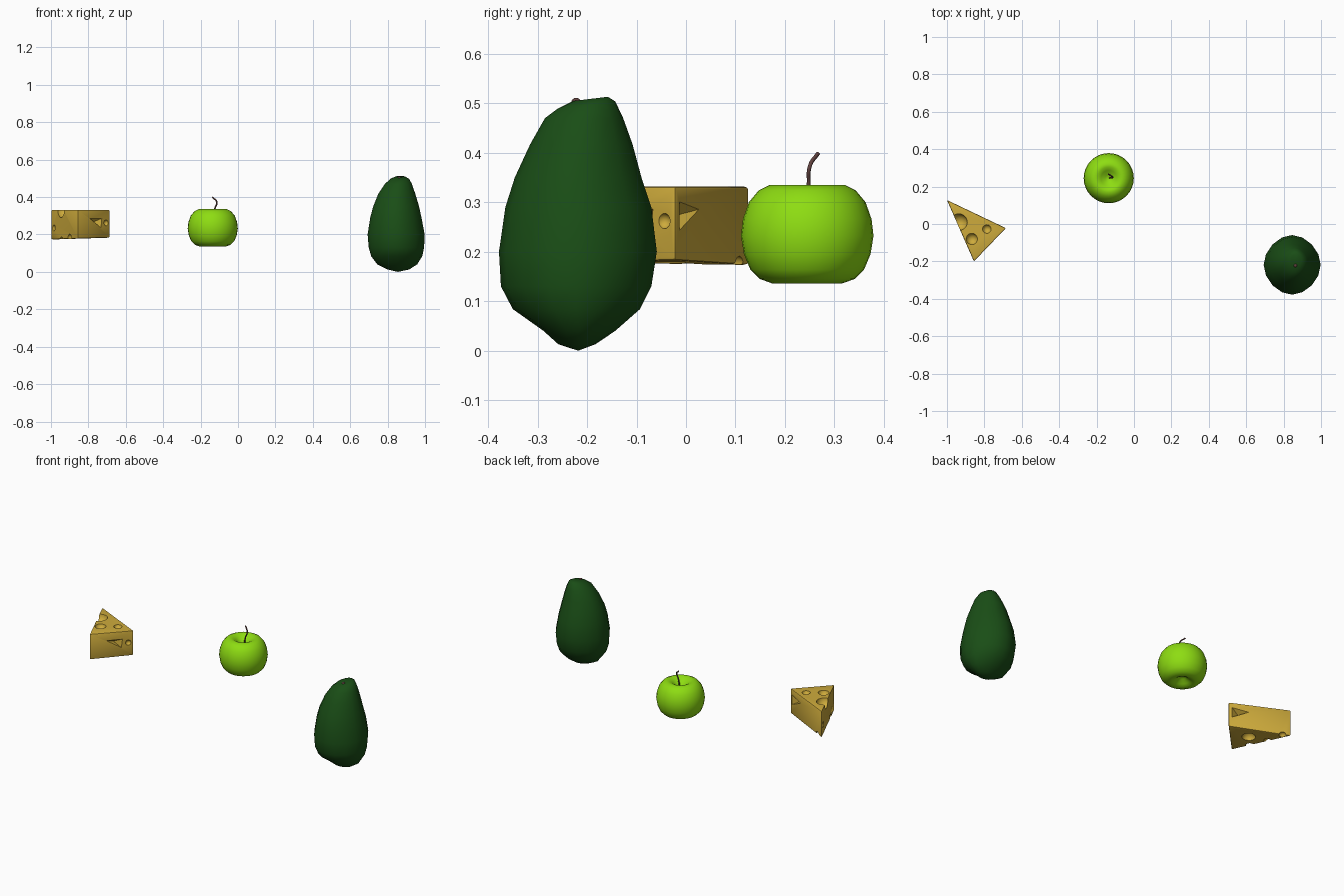
import bpy, bmesh, math
from mathutils import Vector

if "Cube" in bpy.data.objects:
    bpy.data.objects.remove(bpy.data.objects["Cube"])


def material(name, rgb):
    m = bpy.data.materials.new(name)
    m.diffuse_color = (*rgb, 1)
    m.use_nodes = True
    m.node_tree.nodes["Principled BSDF"].inputs["Base Color"].default_value = m.diffuse_color
    return m


GREEN = material("apple_green", (0.27, 0.72, 0.006))
DARK = material("avocado_green", (0.010, 0.075, 0.008))
YELLOW = material("cheese_yellow", (0.62, 0.41, 0.045))
BROWN = material("stem_brown", (0.12, 0.055, 0.05))


def mesh_object(name, bm, mat=None, angle=None):
    bmesh.ops.recalc_face_normals(bm, faces=bm.faces[:])
    me = bpy.data.meshes.new(name)
    bm.to_mesh(me)
    bm.free()
    ob = bpy.data.objects.new(name, me)
    bpy.context.collection.objects.link(ob)
    if mat:
        me.materials.append(mat)
    if angle:
        smooth(ob, angle)
    return ob


def smooth(ob, angle):
    bpy.ops.object.select_all(action='DESELECT')
    ob.select_set(True)
    bpy.context.view_layer.objects.active = ob
    bpy.ops.object.shade_smooth_by_angle(angle=math.radians(angle))


def loft(name, rings, ends, mat):
    """Skin a stack of vertex rings and close it with a point at each end."""
    bm = bmesh.new()
    loops = [[bm.verts.new(p) for p in ring] for ring in rings]
    n = len(loops[0])
    for a, b in zip(loops, loops[1:]):
        for i in range(n):
            bm.faces.new((a[i], a[(i + 1) % n], b[(i + 1) % n], b[i]))
    for tip, ring in zip(ends, (loops[0], loops[-1])):
        v = bm.verts.new(tip)
        for i in range(n):
            bm.faces.new((v, ring[i], ring[(i + 1) % n]))
    return mesh_object(name, bm, mat, 80)


# Apple: revolved profile with a dimple at both ends
AX, AY = -0.135, 0.245
profile = [(0.018, 0.165), (0.04, 0.146), (0.057, 0.138), (0.071, 0.136), (0.096, 0.145),
           (0.115, 0.164), (0.128, 0.195), (0.134, 0.232), (0.130, 0.266), (0.118, 0.300),
           (0.098, 0.324), (0.076, 0.335), (0.06, 0.333), (0.042, 0.323), (0.018, 0.302)]
N = 32
rings = [[(AX + r * math.cos(2 * math.pi * i / N), AY + r * math.sin(2 * math.pi * i / N), z)
          for i in range(N)] for r, z in profile]
loft("apple", rings, [(AX, AY, 0.17), (AX, AY, 0.297)], GREEN)

# Apple stem: thin curved tube
cu = bpy.data.curves.new("apple_stem", 'CURVE')
cu.dimensions = '3D'
cu.bevel_depth = 0.004
cu.bevel_resolution = 2
cu.use_fill_caps = True
sp = cu.splines.new('BEZIER')
path = [(-0.131, 0.247, 0.29), (-0.123, 0.248, 0.34), (-0.113, 0.25, 0.372), (-0.137, 0.267, 0.399)]
sp.bezier_points.add(len(path) - 1)
for bp, p in zip(sp.bezier_points, path):
    bp.co = p
    bp.handle_left_type = bp.handle_right_type = 'AUTO'
cu.materials.append(BROWN)
bpy.context.collection.objects.link(bpy.data.objects.new("apple_stem", cu))

# Avocado: z, x range, y range of each section
sections = [(0.013, 0.80, 0.915, -0.258, -0.183), (0.04, 0.745, 0.958, -0.288, -0.143),
            (0.084, 0.712, 0.985, -0.350, -0.093), (0.13, 0.699, 0.995, -0.374, -0.070),
            (0.20, 0.693, 0.998, -0.378, -0.059), (0.29, 0.707, 0.981, -0.365, -0.070),
            (0.35, 0.723, 0.968, -0.346, -0.090), (0.417, 0.750, 0.948, -0.315, -0.108),
            (0.47, 0.785, 0.930, -0.285, -0.127), (0.497, 0.815, 0.915, -0.258, -0.143),
            (0.508, 0.84, 0.895, -0.228, -0.158)]


def section(z, x0, x1, y0, y1, n=16, power=2 / 1.85):
    pts = []
    for i in range(n):
        c, s = math.cos(2 * math.pi * i / n), math.sin(2 * math.pi * i / n)
        c, s = (math.copysign(abs(v) ** power, v) for v in (c, s))
        y = (y0 + y1) / 2 + s * (y1 - y0) / 2
        lift = 0.12 * (y + 0.2) if z > 0.49 else 0   # crown is higher at the back
        pts.append(((x0 + x1) / 2 + c * (x1 - x0) / 2, y, z + lift))
    return pts


loft("avocado", [section(*s) for s in sections],
     [(0.855, -0.218, 0.0), (0.865, -0.195, 0.507)], DARK)

# Avocado stem stub
bm = bmesh.new()
bmesh.ops.create_uvsphere(bm, u_segments=12, v_segments=8, radius=0.01)
bmesh.ops.translate(bm, verts=bm.verts[:], vec=(0.863, -0.222, 0.501))
mesh_object("avocado_stem", bm, BROWN, 60)

# Cheese wedge: triangular prism with a softened edge
A, B, C = (-1.0, 0.128), (-0.685, -0.022), (-0.856, -0.2)
bm = bmesh.new()
low = [bm.verts.new((*p, z)) for p, z in zip((A, B, C), (0.173, 0.183, 0.178))]
top = [bm.verts.new((*p, 0.332)) for p in (A, B, C)]
bm.faces.new(low)
bm.faces.new(top)
for i in range(3):
    j = (i + 1) % 3
    bm.faces.new((low[i], low[j], top[j], top[i]))
bmesh.ops.recalc_face_normals(bm, faces=bm.faces[:])
bmesh.ops.bevel(bm, geom=bm.edges[:], offset=0.006, segments=2, profile=0.5, affect='EDGES')
cheese = mesh_object("cheese_wedge", bm, YELLOW)

# Cheese holes: round ones (centre, radius)
cutters = []
for centre, r in [((-0.936, 0.01, 0.334), 0.045), ((-0.867, -0.08, 0.337), 0.031),
                  ((-0.787, -0.027, 0.337), 0.024), ((-0.837, -0.035, 0.173), 0.038),
                  ((-0.935, 0.005, 0.170), 0.02), ((-0.96, 0.102, 0.172), 0.02),
                  ((-0.900, -0.10, 0.178), 0.024), ((-0.988, 0.09, 0.235), 0.017),
                  ((-0.703, -0.046, 0.262), 0.016)]:
    bm = bmesh.new()
    bmesh.ops.create_uvsphere(bm, u_segments=20, v_segments=12, radius=r)
    bmesh.ops.translate(bm, verts=bm.verts[:], vec=centre)
    cutters.append(mesh_object("hole_cutter", bm))

# Cheese holes: three-cornered notches in the side faces
for centre, n, corners in [
        ((-0.76, -0.099, 0.262), (0.721, -0.693, 0), [(-0.045, 0.022), (0.045, 0.024), (0.038, -0.026)]),
        ((-0.742, 0.006, 0.272), (0.430, 0.903, 0), [(-0.045, 0.03), (-0.045, -0.03), (0.05, 0.014)])]:
    c, n = Vector(centre), Vector(n)
    side, up = Vector((-n.y, n.x, 0)), Vector((0, 0, 1))
    bm = bmesh.new()
    for u, v in corners:
        bm.verts.new(c + n * 0.004 + side * u * 1.1 + up * v * 1.1)
    bm.verts.new(c - n * 0.035)
    bmesh.ops.convex_hull(bm, input=bm.verts[:])
    cutters.append(mesh_object("hole_cutter", bm))

bpy.context.view_layer.objects.active = cheese
for cutter in cutters:
    cutter.hide_render = True
    mod = cheese.modifiers.new("hole", 'BOOLEAN')
    mod.operation = 'DIFFERENCE'
    mod.solver = 'EXACT'
    mod.object = cutter
    bpy.ops.object.modifier_apply(modifier=mod.name)
    bpy.data.objects.remove(cutter, do_unlink=True)
smooth(cheese, 35)
